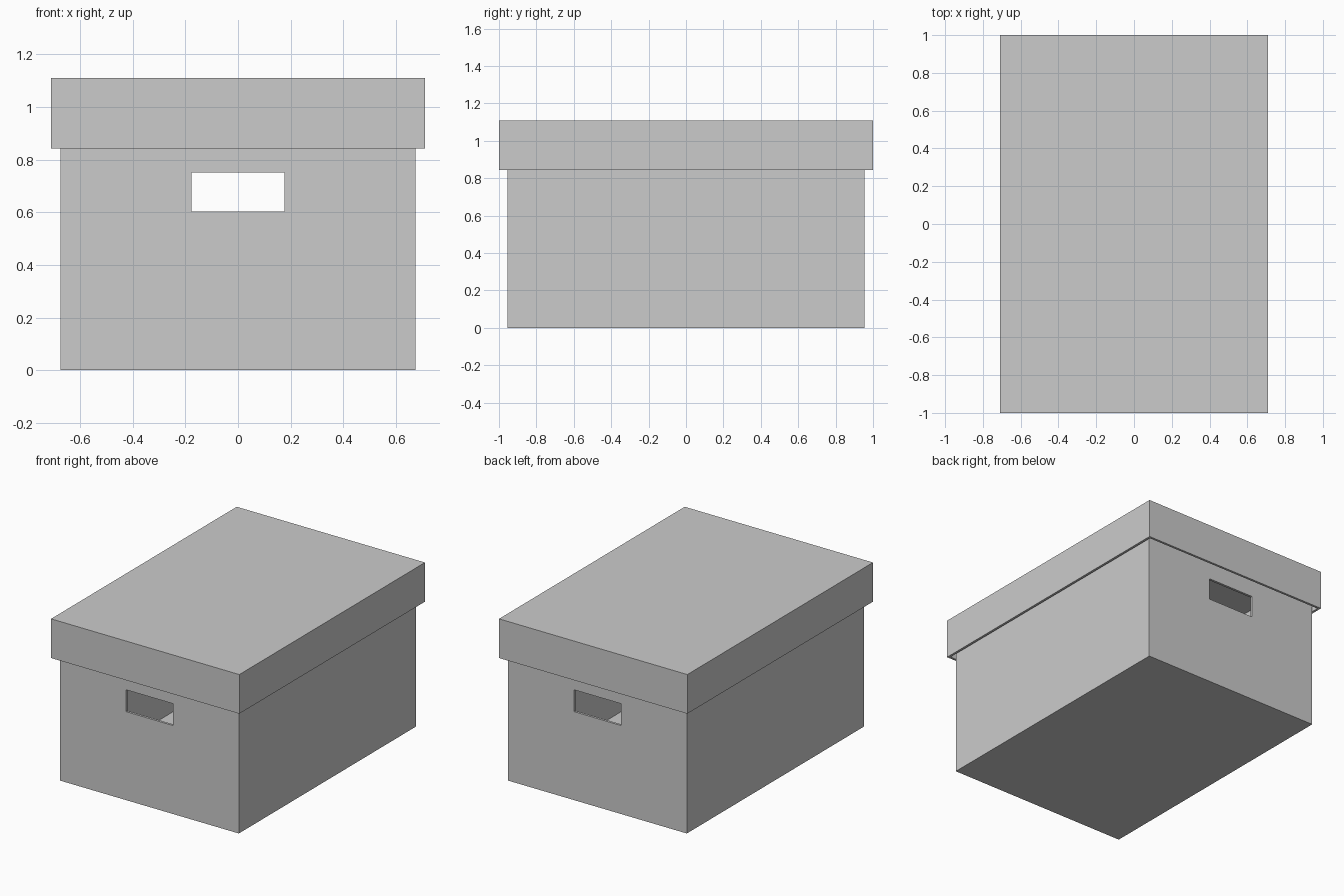
import bpy

if "Cube" in bpy.data.objects:
    bpy.data.objects.remove(bpy.data.objects["Cube"])

WALL = 0.016
BODY_X, BODY_Y, BODY_TOP = 0.675, 0.955, 1.09
LID_X, LID_Y, LID_BOTTOM, LID_TOP = 0.71, 1.0, 0.843, 1.11


def box(name, hx, hy, z0, z1):
    """Box centred on the z axis, from half widths and a height range."""
    bpy.ops.mesh.primitive_cube_add(size=2, location=(0, 0, (z0 + z1) / 2))
    obj = bpy.context.object
    obj.name = name
    obj.scale = (hx, hy, (z1 - z0) / 2)
    bpy.ops.object.transform_apply(location=True, rotation=False, scale=True)
    return obj


def cut(obj, cutter):
    """Subtract the cutter from the object and remove the cutter."""
    cutter.hide_render = True
    mod = obj.modifiers.new("cut", 'BOOLEAN')
    mod.operation = 'DIFFERENCE'
    mod.solver = 'EXACT'
    mod.object = cutter
    bpy.context.view_layer.objects.active = obj
    bpy.ops.object.modifier_apply(modifier=mod.name)
    bpy.data.objects.remove(cutter, do_unlink=True)


# Open-topped box body
body = box("box_body", BODY_X, BODY_Y, 0, BODY_TOP)
cut(body, box("body_cavity", BODY_X - WALL, BODY_Y - WALL, WALL, BODY_TOP + 0.1))

# Hand holes through the front and back walls
cut(body, box("hand_hole_cutter", 0.177, 1.2, 0.603, 0.752))

# Lid, hollow from below, resting on the body
lid = box("box_lid", LID_X, LID_Y, LID_BOTTOM, LID_TOP)
cut(lid, box("lid_cavity", LID_X - WALL, LID_Y - WALL, LID_BOTTOM - 0.1, LID_TOP - WALL))
